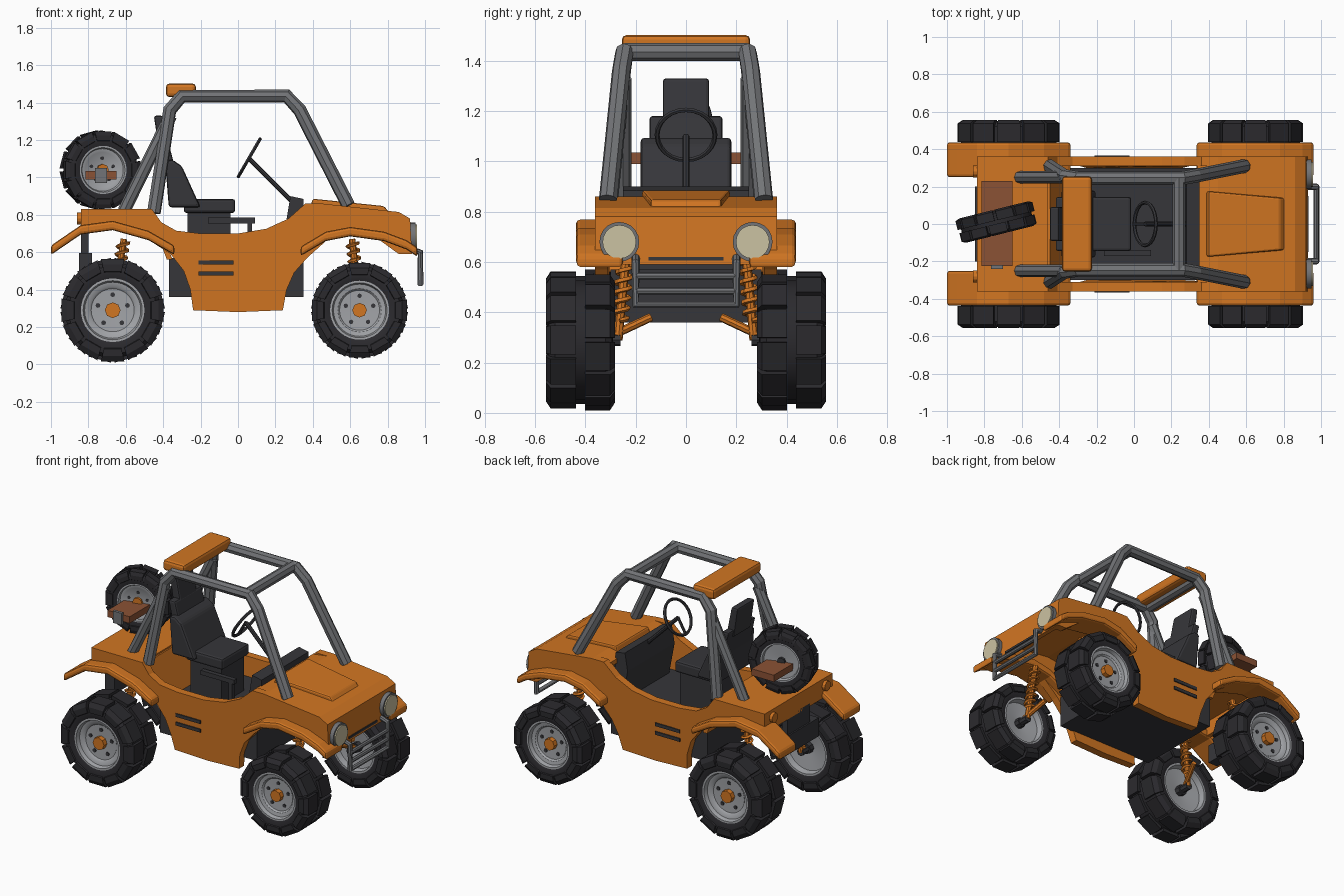
import bpy, bmesh
from math import sin, cos, pi, radians
from mathutils import Matrix, Vector

cube = bpy.data.objects.get("Cube")
if cube:
    bpy.data.objects.remove(cube)


def material(name, r, g, b):
    m = bpy.data.materials.new(name)
    m.use_nodes = True
    m.diffuse_color = (r, g, b, 1)
    m.node_tree.nodes["Principled BSDF"].inputs["Base Color"].default_value = (r, g, b, 1)
    return m


ORANGE = material("orange_paint", 0.64, 0.18, 0.016)
RUBBER = material("black_rubber", 0.024, 0.023, 0.027)
DARK = material("dark_plastic", 0.037, 0.037, 0.042)
STEEL = material("grey_tube", 0.17, 0.175, 0.185)
RIM = material("light_metal", 0.36, 0.37, 0.39)
LENS = material("cream_lens", 0.6, 0.54, 0.36)
BROWN = material("brown_wood", 0.26, 0.085, 0.035)


def link(name, data, mat):
    data.materials.append(mat)
    ob = bpy.data.objects.new(name, data)
    bpy.context.collection.objects.link(ob)
    return ob


def finish(name, bm, mat, bevel=0, matrix=None, smooth=False):
    bmesh.ops.recalc_face_normals(bm, faces=bm.faces)
    if matrix:
        bm.transform(matrix)
    me = bpy.data.meshes.new(name)
    bm.to_mesh(me)
    bm.free()
    ob = link(name, me, mat)
    if bevel:
        b = ob.modifiers.new("bevel", "BEVEL")
        b.width, b.segments = bevel, 2
    if smooth:
        bpy.ops.object.select_all(action="DESELECT")
        ob.select_set(True)
        bpy.context.view_layer.objects.active = ob
        bpy.ops.object.shade_smooth_by_angle(angle=radians(35))
    return ob


def box(name, lo, hi, mat, bevel=0, matrix=None):
    bm = bmesh.new()
    bmesh.ops.create_cube(bm, size=1)
    for v in bm.verts:
        v.co = [lo[i] + (v.co[i] + 0.5) * (hi[i] - lo[i]) for i in range(3)]
    return finish(name, bm, mat, bevel, matrix)


def prism(name, pts, y0, y1, mat, bevel=0):
    """Extrude an x-z outline from y0 to y1."""
    bm = bmesh.new()
    face = bm.faces.new([bm.verts.new((x, y0, z)) for x, z in pts])
    ext = bmesh.ops.extrude_face_region(bm, geom=[face])["geom"]
    bmesh.ops.translate(bm, vec=(0, y1 - y0, 0), verts=[g for g in ext if isinstance(g, bmesh.types.BMVert)])
    return finish(name, bm, mat, bevel)


def plate(name, pts, y0, y1, thick, mat, bevel=0):
    """Bent sheet following an x-z path, thickened downward."""
    lower = [(x, z - thick) for x, z in reversed(pts)]
    return prism(name, pts + lower, y0, y1, mat, bevel)


def tube(name, pts, r, mat, res=2, cyclic=False):
    cu = bpy.data.curves.new(name, "CURVE")
    cu.dimensions = "3D"
    cu.bevel_depth, cu.bevel_resolution, cu.use_fill_caps = r, res, True
    sp = cu.splines.new("POLY")
    sp.points.add(len(pts) - 1)
    for p, co in zip(sp.points, pts):
        p.co = (*co, 1)
    sp.use_cyclic_u, sp.use_smooth = cyclic, False
    return link(name, cu, mat)


def cylinder(name, r, p, q, mat, sides=16, matrix=None):
    p, q = Vector(p), Vector(q)
    d = q - p
    bm = bmesh.new()
    m = Matrix.Translation((p + q) / 2) @ d.to_track_quat("Z", "Y").to_matrix().to_4x4()
    bmesh.ops.create_cone(bm, cap_ends=True, segments=sides, radius1=r, radius2=r, depth=d.length, matrix=m)
    return finish(name, bm, mat, 0, matrix, sides > 12)


def ring(name, profile, angles, mat, closed, matrix, smooth=False, bm=None):
    """Sweep an (r, y) profile round the y axis; closed joins the profile ends."""
    bm = bm or bmesh.new()
    rows = [[bm.verts.new((r * cos(a), y, r * sin(a))) for r, y in profile] for a in angles]
    n = len(profile)
    for i in range(len(rows)):
        a, b = rows[i], rows[(i + 1) % len(rows)]
        for j in range(n if closed else n - 1):
            k = (j + 1) % n
            bm.faces.new((a[j], b[j], b[k], a[k]))
    return finish(name, bm, mat, 0, matrix, smooth)


def wheel(name, loc, radius, width, turn):
    m = (Matrix.Translation(loc) @ Matrix.Rotation(turn, 4, "Z")
         @ Matrix.Diagonal((radius / 0.28, width / 0.275, radius / 0.28, 1)))
    circle = [2 * pi * i / 36 for i in range(36)]
    half = [(0.17, 0.12), (0.2, 0.13), (0.235, 0.125), (0.255, 0.1)]
    carcass = [(r, -y) for r, y in half] + half[::-1]
    ring(name + "_tyre", carcass, circle, RUBBER, True, m, True)
    ring(name + "_rim", [(0.001, -0.075), (0.115, -0.08), (0.125, -0.09), (0.15, -0.095), (0.158, -0.12),
                         (0.175, -0.12), (0.175, 0.12), (0.158, 0.12), (0.15, 0.08), (0.001, 0.06)],
         circle, RIM, False, m, True)
    # two staggered rows of tread lugs
    bm = bmesh.new()
    for side, shift in ((-1, 0), (1, 0.5)):
        sec = [(0.205, 0.122), (0.212, 0.137), (0.25, 0.137), (0.28, 0.118), (0.28, 0.018), (0.25, 0.018)]
        for i in range(12):
            mid = (i + shift) * pi / 6
            ends = [[bm.verts.new((r * cos(a), side * y, r * sin(a))) for r, y in sec]
                    for a in (mid - 0.225, mid + 0.225)]
            for e in ends:
                bm.faces.new(e)
            for j in range(6):
                k = (j + 1) % 6
                bm.faces.new((ends[0][j], ends[0][k], ends[1][k], ends[1][j]))
    finish(name + "_tread", bm, RUBBER, 0, m)
    cylinder(name + "_hub", 0.042, (0, -0.07, 0), (0, -0.11, 0), ORANGE, 8, m)
    cylinder(name + "_inner_hub", 0.035, (0, 0.05, 0), (0, 0.1, 0), DARK, 8, m)
    for i in range(5):
        a = pi / 2 + i * 2 * pi / 5
        x, z = 0.083 * cos(a), 0.083 * sin(a)
        cylinder(name + "_bolt", 0.013, (x, -0.07, z), (x, -0.084, z), DARK, 8, m)


# body side outline: top edge, nose, wheel arches and sill
top = [(-0.84, 0.83), (-0.46, 0.83), (-0.41, 0.76), (-0.33, 0.715), (-0.2, 0.7), (0, 0.7), (0.15, 0.725),
       (0.27, 0.78), (0.36, 0.86), (0.45, 0.86), (0.86, 0.815), (0.92, 0.78)]
under = [(0.93, 0.59), (0.86, 0.59), (0.75, 0.67), (0.6, 0.7), (0.47, 0.66), (0.37, 0.57), (0.3, 0.49),
         (0.26, 0.4), (0.24, 0.29), (0, 0.28), (-0.24, 0.29), (-0.255, 0.4), (-0.29, 0.5), (-0.36, 0.59),
         (-0.5, 0.68), (-0.67, 0.73), (-0.84, 0.72)]
rear_arch = [(-1, 0.635), (-0.95, 0.67), (-0.84, 0.745), (-0.67, 0.768), (-0.48, 0.715), (-0.34, 0.635)]
front_arch = [(0.335, 0.63), (0.47, 0.71), (0.6, 0.735), (0.78, 0.71), (0.9, 0.665), (0.96, 0.625)]

for s, side in ((1, "left"), (-1, "right")):
    panel = prism(side + "_side_panel", top + under, s * 0.31, s * 0.362, ORANGE)
    for v in panel.data.vertices:  # sill tucks inward
        if v.co.z < 0.45:
            v.co.y -= s * (0.45 - v.co.z) * 0.2
    plate(side + "_rear_fender", rear_arch, s * 0.25, s * 0.437, 0.05, ORANGE, 0.015)
    plate(side + "_front_fender", front_arch, s * 0.25, s * 0.437, 0.05, ORANGE, 0.015)
    for z in (0.545, 0.487):
        box(side + "_vent", (-0.21, s * 0.36, z - 0.011), (-0.025, s * 0.367, z + 0.011), DARK)

    # wheels, springs and arms
    turn = pi if s > 0 else 0
    wheel(side + "_rear_wheel", (-0.67, s * 0.42, 0.29), 0.28, 0.275, turn)
    wheel(side + "_front_wheel", (0.65, s * 0.42, 0.29), 0.26, 0.275, turn)
    for end, x, axle in (("rear", -0.61, -0.67), ("front", 0.61, 0.65)):
        lo, hi = Vector((axle, s * 0.27, 0.29)), Vector((x, s * 0.235, 0.67))
        coil = []
        for i in range(71):
            a = i * 2 * pi / 10
            coil.append(lo.lerp(hi, 0.2 + 0.75 * i / 70) + Vector((0.03 * cos(a), 0.03 * sin(a), 0)))
        tube(f"{side}_{end}_spring", coil, 0.01, ORANGE, 0)
        tube(f"{side}_{end}_damper", [lo, hi], 0.018, ORANGE)
        tube(f"{side}_{end}_arm", [(x, s * 0.14, 0.38), (axle, s * 0.3, 0.305)], 0.017, ORANGE)
        cylinder(f"{side}_{end}_axle", 0.025, (axle, s * 0.26, 0.29), (axle, s * 0.4, 0.29), DARK, 8)

    # roll cage side tubes
    tube(side + "_cage_hoop", [(0.59, s * 0.31, 0.85), (0.33, s * 0.258, 1.36), (0.26, s * 0.245, 1.435),
                               (-0.3, s * 0.245, 1.435), (-0.365, s * 0.255, 1.36), (-0.45, s * 0.31, 0.81)], 0.037, STEEL)
    tube(side + "_cage_brace", [(-0.61, s * 0.25, 0.82), (-0.36, s * 0.25, 1.33)], 0.034, STEEL)

    # lamps
    cylinder(side + "_headlight_ring", 0.079, (0.9, s * 0.265, 0.68), (0.95, s * 0.265, 0.68), STEEL, 20)
    cylinder(side + "_headlight_lens", 0.067, (0.94, s * 0.265, 0.68), (0.958, s * 0.265, 0.68), LENS, 20)
    cylinder(side + "_tail_lamp", 0.032, (-0.83, s * 0.28, 0.78), (-0.86, s * 0.28, 0.78), ORANGE, 12)

# hood, nose, tail deck and rear walls
plate("hood", [(0.34, 0.845)] + top[9:], -0.32, 0.32, 0.03, ORANGE)
prism("nose", [(0.92, 0.78), (0.93, 0.59), (0.9, 0.59), (0.89, 0.78)], -0.32, 0.32, ORANGE)
scoop = prism("hood_scoop", [(0.385, 0.84), (0.4, 0.886), (0.78, 0.847), (0.82, 0.8)], -0.175, 0.175, ORANGE, 0.01)
for v in scoop.data.vertices:
    v.co.y *= 0.8 if v.co.x > 0.6 else 1
plate("tail_deck", top[:2], -0.32, 0.32, 0.03, ORANGE)
box("tail_panel", (-0.84, -0.32, 0.7), (-0.81, 0.32, 0.83), ORANGE)
prism("cockpit_rear_wall", [(-0.48, 0.82), (-0.45, 0.82), (-0.35, 0.56), (-0.38, 0.56)], -0.32, 0.32, ORANGE)
box("rear_mount", (-0.85, -0.2, 0.47), (-0.78, 0.2, 0.595), DARK)
box("rear_mount_hanger", (-0.84, -0.12, 0.59), (-0.8, 0.12, 0.72), DARK)
box("grille_slot", (0.925, -0.15, 0.605), (0.934, 0.15, 0.62), DARK)

# chassis tub and cockpit
box("chassis_tub", (-0.37, -0.3, 0.36), (0.35, 0.3, 0.57), DARK)
prism("dashboard", [(0.26, 0.78), (0.28, 0.9), (0.35, 0.885), (0.36, 0.57), (0.3, 0.57)], -0.25, 0.25, DARK)
box("seat_base", (-0.27, -0.12, 0.56), (-0.04, 0.12, 0.82), DARK)
box("seat_cushion", (-0.29, -0.145, 0.81), (-0.015, 0.145, 0.885), DARK, 0.015)
prism("seat_back", [(-0.37, 0.84), (-0.2, 0.84), (-0.3, 1.06), (-0.35, 1.095), (-0.39, 1.09)], -0.18, 0.18, DARK, 0.015)
prism("seat_shoulders", [(-0.37, 0.95), (-0.31, 0.95), (-0.37, 1.18), (-0.42, 1.18)], -0.145, 0.145, DARK, 0.012)
prism("headrest", [(-0.42, 1.13), (-0.36, 1.13), (-0.4, 1.33), (-0.45, 1.33)], -0.092, 0.092, DARK, 0.012)
box("hand_lever", (-0.16, -0.17, 0.755), (0.09, -0.14, 0.785), DARK)
box("lever_post", (0.05, -0.17, 0.56), (0.075, -0.14, 0.76), DARK)
axis = Vector((0.06, 0.0, 1.105))
up = Vector((0.5, 0, 0.866))
steer = [axis + 0.115 * (cos(i * pi / 12) * up + sin(i * pi / 12) * Vector((0, 1, 0))) for i in range(24)]
tube("steering_wheel", steer, 0.01, DARK, 1, True)
tube("steering_spoke", [axis - 0.115 * up, axis], 0.009, DARK, 1)
tube("steering_column", [(0.06, 0, 1.1), (0.31, 0, 0.85)], 0.013, DARK)

# cage cross tubes and roof panel
for x in (0.24, -0.31):
    tube("cage_cross_tube", [(x, -0.245, 1.435), (x, 0.245, 1.435)], 0.035, STEEL)
box("roof_panel", (-0.385, -0.255, 1.43), (-0.225, 0.255, 1.502), ORANGE, 0.018)

# front guard
tube("front_guard", [(0.91, 0.2, 0.62), (0.975, 0.2, 0.6), (0.975, 0.2, 0.43), (0.975, -0.2, 0.43),
                     (0.975, -0.2, 0.6), (0.91, -0.2, 0.62)], 0.017, STEEL)
for z in (0.485, 0.545):
    tube("guard_bar", [(0.975, -0.2, z), (0.975, 0.2, z)], 0.014, STEEL)

# spare wheel, its beam and clamp
wheel("spare_wheel", (-0.735, 0.01, 1.04), 0.212, 0.135, radians(14))
box("spare_beam", (-0.815, -0.225, 0.99), (-0.65, 0.23, 1.035), BROWN)
box("spare_clamp", (-0.765, -0.24, 0.97), (-0.7, -0.22, 1.05), STEEL)
